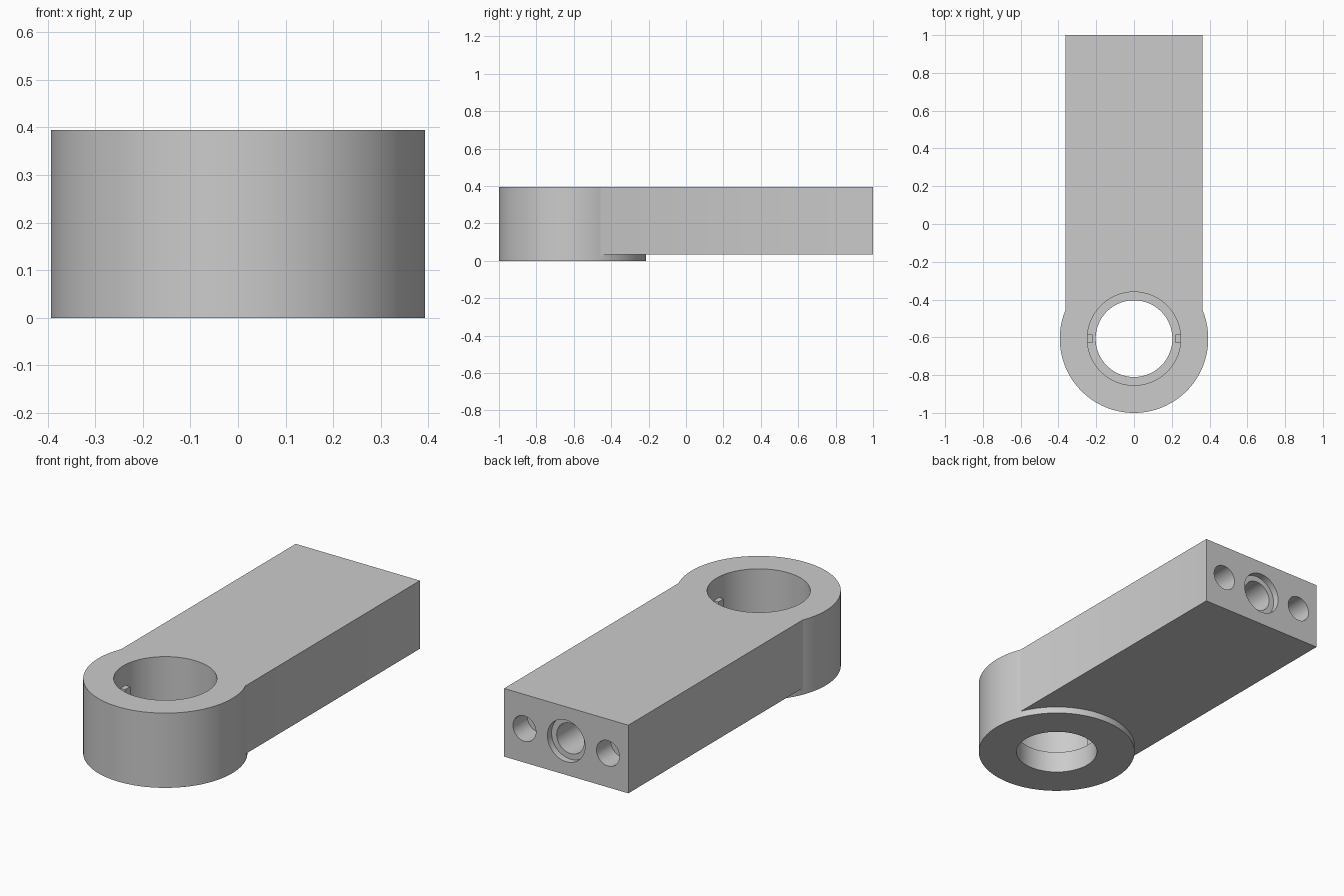
import bpy
from math import pi

if "Cube" in bpy.data.objects:
    bpy.data.objects.remove(bpy.data.objects["Cube"])

CY = -0.607    # centre of the round boss
TOP = 0.395
MID_Z = 0.215  # centre height of the end holes


def cylinder(name, r, z0, z1, segs=128):
    bpy.ops.mesh.primitive_cylinder_add(vertices=segs, radius=r, depth=z1 - z0,
                                        location=(0, CY, (z0 + z1) / 2))
    ob = bpy.context.object
    ob.name = name
    return ob


def end_drill(name, x, r, depth):
    # Drill into the y = 1 end face
    length = depth + 0.05
    bpy.ops.mesh.primitive_cylinder_add(vertices=64, radius=r, depth=length,
                                        location=(x, 1.05 - length / 2, MID_Z),
                                        rotation=(pi / 2, 0, 0))
    ob = bpy.context.object
    ob.name = name
    return ob


def box(name, x0, x1, y0, y1, z0, z1):
    bpy.ops.mesh.primitive_cube_add(size=1, location=((x0 + x1) / 2, (y0 + y1) / 2, (z0 + z1) / 2))
    ob = bpy.context.object
    ob.name = name
    ob.scale = (x1 - x0, y1 - y0, z1 - z0)
    bpy.ops.object.transform_apply(location=False, rotation=False, scale=True)
    return ob


def combine(target, other, op):
    other.hide_render = True
    bpy.context.view_layer.objects.active = target
    mod = target.modifiers.new(op.title(), 'BOOLEAN')
    mod.operation = op
    mod.solver = 'EXACT'
    mod.object = other
    bpy.ops.object.modifier_apply(modifier=mod.name)
    bpy.data.objects.remove(other, do_unlink=True)


# Round boss joined to the straight arm
arm = cylinder("arm_body", 0.393, 0, TOP)
combine(arm, box("bar", -0.363, 0.363, CY, 1, 0.035, TOP), 'UNION')

# Stepped bore: wide above, narrower through the base
combine(arm, cylinder("bore_wide", 0.247, 0.115, 0.6), 'DIFFERENCE')
combine(arm, cylinder("bore_narrow", 0.203, -0.2, 0.3), 'DIFFERENCE')

# End face: counterbored centre hole and two side holes
combine(arm, end_drill("counterbore", 0, 0.11, 0.035), 'DIFFERENCE')
combine(arm, end_drill("centre_hole", 0, 0.08, 0.25), 'DIFFERENCE')
for side in (-1, 1):
    combine(arm, end_drill("side_hole", side * 0.244, 0.067, 0.12), 'DIFFERENCE')

# Small keys standing on the bore ledge
keys = [box("bore_key", *sorted((s * 0.22, s * 0.252)), CY - 0.022, CY + 0.022, 0.11, 0.285)
        for s in (-1, 1)]

# Smooth round walls, sharp corners
bpy.ops.object.select_all(action='DESELECT')
arm.select_set(True)
bpy.context.view_layer.objects.active = arm
bpy.ops.object.shade_smooth_by_angle(angle=pi / 6)
